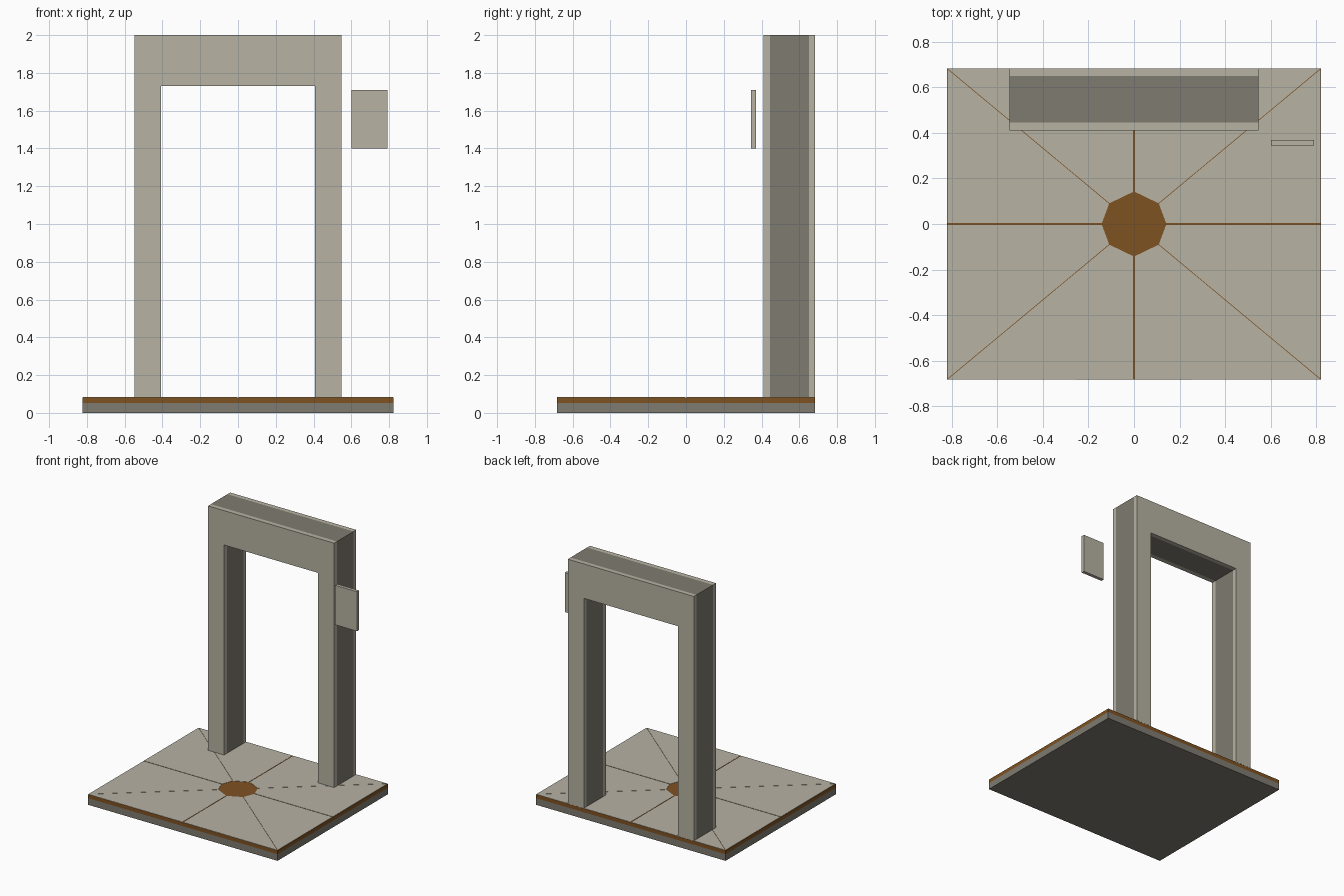
import bpy, bmesh, math
from mathutils import Vector

if "Cube" in bpy.data.objects:
    bpy.data.objects.remove(bpy.data.objects["Cube"])


def material(name, rgb):
    m = bpy.data.materials.new(name)
    m.diffuse_color = (*rgb, 1)
    m.use_nodes = True
    m.node_tree.nodes["Principled BSDF"].inputs["Base Color"].default_value = m.diffuse_color
    return m


LIGHT = material("pale stone", (0.474, 0.445, 0.366))
DARK = material("dark stone", (0.209, 0.198, 0.162))
BROWN = material("rust brown", (0.212, 0.084, 0.016))


def extrude(name, polys, lo, hi, mat, axis="z"):
    """Prisms from 2D outlines, along z, or along y with outlines in xz."""
    bm = bmesh.new()
    for poly in polys:
        def put(p, d):
            return (p[0], p[1], d) if axis == "z" else (p[0], d, p[1])
        a = [bm.verts.new(put(p, lo)) for p in poly]
        b = [bm.verts.new(put(p, hi)) for p in poly]
        bm.faces.new(a)
        bm.faces.new(b)
        for i in range(len(poly)):
            j = (i + 1) % len(poly)
            bm.faces.new((a[i], a[j], b[j], b[i]))
    bmesh.ops.recalc_face_normals(bm, faces=bm.faces)
    me = bpy.data.meshes.new(name)
    bm.to_mesh(me)
    bm.free()
    me.materials.append(mat)
    ob = bpy.data.objects.new(name, me)
    bpy.context.collection.objects.link(ob)
    return ob


def rect(x0, x1, y0, y1):
    return [(x0, y0), (x1, y0), (x1, y1), (x0, y1)]


W, D, TOP = 0.822, 0.684, 0.083

# Base: stone slab with a brown layer above
extrude("base_slab", [rect(-W, W, -D, D)], 0, 0.052, DARK)
extrude("brown_layer", [rect(-W, W, -D, D)], 0.052, TOP - 0.002, BROWN)

# Floor: eight thin panels around an octagonal centre, split by grooves
corners = [(W, 0), (W, D), (0, D), (-W, D), (-W, 0), (-W, -D), (0, -D), (W, -D)]
edge = [Vector(c) * (1 - 0.003) for c in corners]
panels = []
for i in range(8):
    a, b = edge[i], edge[(i + 1) % 8]
    ga, gb = (0.004, 0.0015) if i % 2 == 0 else (0.0015, 0.004)
    da, db = a.normalized(), b.normalized()
    na, nb = Vector((-da.y, da.x)) * ga, Vector((db.y, -db.x)) * gb
    panels.append([da * 0.141 + na, a + na, b + nb, db * 0.141 + nb])
    # keep corner points inside the base outline
    panels[-1] = [Vector((max(-W, min(W, p.x)), max(-D, min(D, p.y)))) for p in panels[-1]]
extrude("floor_panels", panels, TOP - 0.002, TOP, LIGHT)

# Gateway: dark core between two pale facings
X, IX, H, IH = 0.547, 0.408, 2.0, 1.73
arch = [(-X, TOP), (-X, H), (X, H), (X, TOP), (IX, TOP), (IX, IH), (-IX, IH), (-IX, TOP)]
extrude("gate_front_facing", [arch], 0.410, 0.446, LIGHT, "y")
extrude("gate_core", [arch], 0.446, 0.650, DARK, "y")
extrude("gate_back_facing", [arch], 0.650, D, LIGHT, "y")

# Floating sign plate
extrude("side_plate", [rect(0.602, 0.792, 1.40, 1.71)], 0.344, 0.370, LIGHT, "y")
